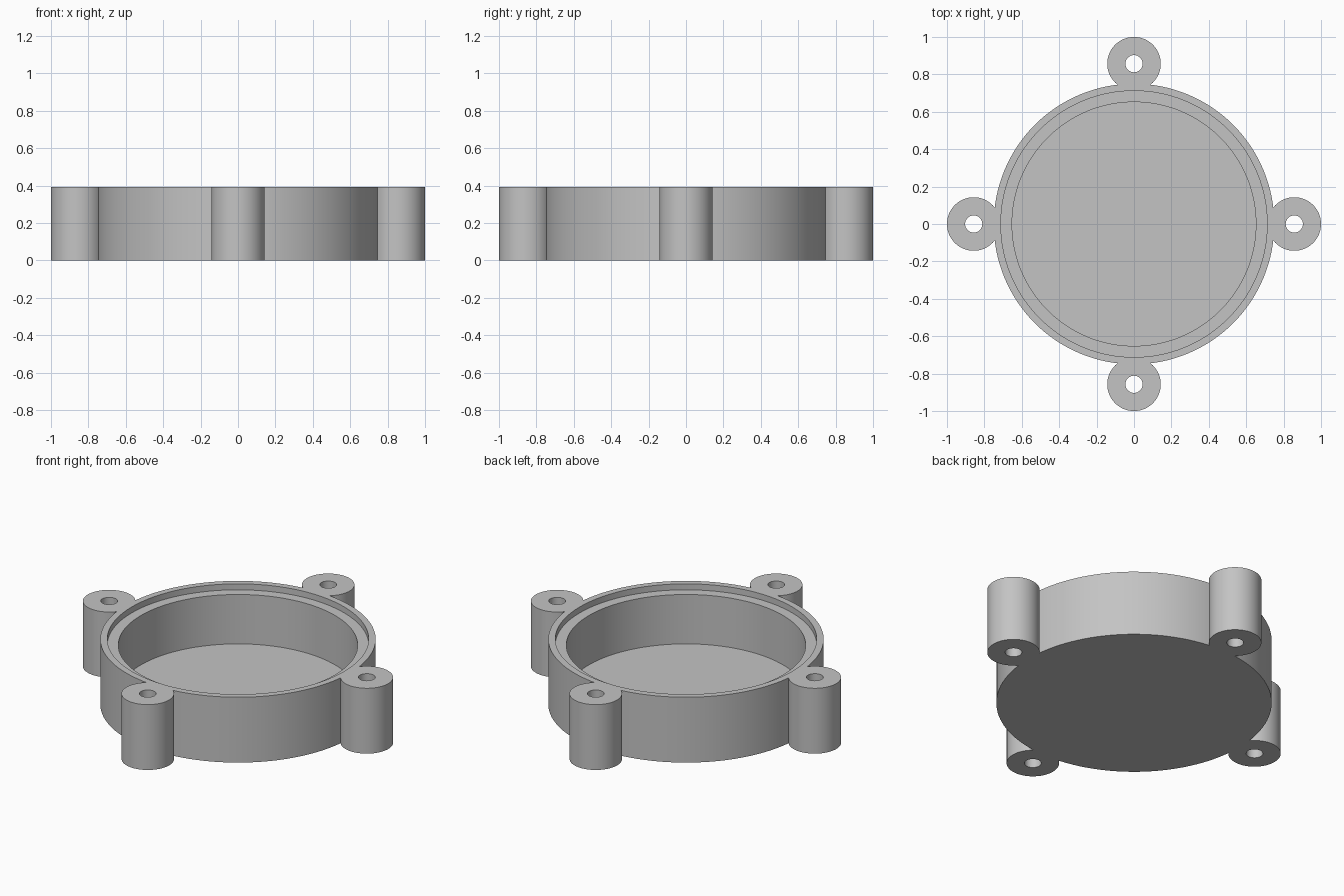
import bpy
import math

cube = bpy.data.objects.get("Cube")
if cube:
    bpy.data.objects.remove(cube, do_unlink=True)

HEIGHT = 0.393
FLOOR = 0.06
LEDGE = HEIGHT - 0.036
LUG_OFFSET = 0.857

grey = bpy.data.materials.new("plain grey")
grey.use_nodes = True
colour = (0.55, 0.55, 0.55, 1)
grey.diffuse_color = colour
grey.node_tree.nodes["Principled BSDF"].inputs["Base Color"].default_value = colour


def cylinder(name, radius, bottom, top, x=0, y=0, sides=128):
    bpy.ops.mesh.primitive_cylinder_add(
        vertices=sides, radius=radius, depth=top - bottom,
        location=(x, y, (bottom + top) / 2))
    obj = bpy.context.object
    obj.name = name
    obj.data.materials.append(grey)
    return obj


def combine(target, tool, operation):
    mod = target.modifiers.new(tool.name, "BOOLEAN")
    mod.operation = operation
    mod.solver = "EXACT"
    mod.object = tool
    bpy.context.view_layer.objects.active = target
    bpy.ops.object.modifier_apply(modifier=mod.name)
    bpy.data.objects.remove(tool, do_unlink=True)


# Round body with four screw lugs fused to its wall
housing = cylinder("round_housing", 0.75, 0, HEIGHT)
spots = [(LUG_OFFSET * math.cos(i * math.pi / 2),
          LUG_OFFSET * math.sin(i * math.pi / 2)) for i in range(4)]
for x, y in spots:
    combine(housing, cylinder("screw_lug", 0.143, 0, HEIGHT, x, y, 64), "UNION")

# Deep pocket, shallow lid recess and through holes
combine(housing, cylinder("pocket", 0.652, FLOOR, 1), "DIFFERENCE")
combine(housing, cylinder("lid_recess", 0.712, LEDGE, 1), "DIFFERENCE")
for x, y in spots:
    combine(housing, cylinder("screw_hole", 0.046, -0.5, 1, x, y, 32), "DIFFERENCE")

# Smooth curved walls, crisp rims
bpy.ops.object.select_all(action="DESELECT")
housing.select_set(True)
bpy.context.view_layer.objects.active = housing
bpy.ops.object.shade_smooth_by_angle(angle=math.radians(30))
